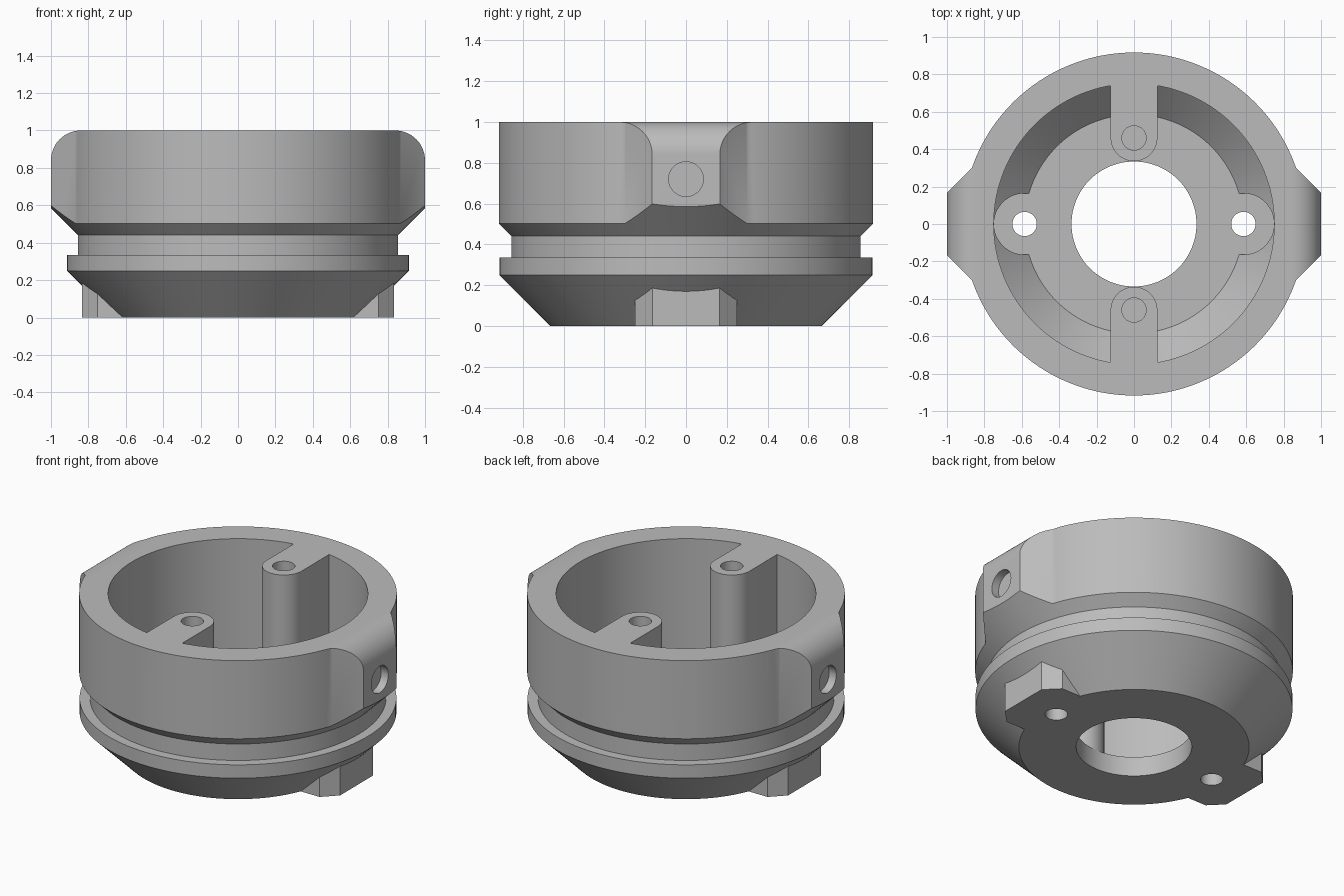
import bpy
import bmesh
from math import sin, cos, pi, radians, asin

if "Cube" in bpy.data.objects:
    bpy.data.objects.remove(bpy.data.objects["Cube"], do_unlink=True)

SEGMENTS = 128
grey = bpy.data.materials.new("machined grey")
grey.use_nodes = True
grey.diffuse_color = (0.5, 0.5, 0.5, 1)
grey.node_tree.nodes["Principled BSDF"].inputs["Base Color"].default_value = (0.5, 0.5, 0.5, 1)


def finish(name, bm):
    bmesh.ops.remove_doubles(bm, verts=bm.verts, dist=1e-5)
    bmesh.ops.recalc_face_normals(bm, faces=bm.faces)
    mesh = bpy.data.meshes.new(name)
    bm.to_mesh(mesh)
    bm.free()
    mesh.materials.append(grey)
    obj = bpy.data.objects.new(name, mesh)
    bpy.context.collection.objects.link(obj)
    return obj


def lathe(name, profile):
    """Revolve (radius, height) points into a closed solid."""
    bm = bmesh.new()
    rings = [[bm.verts.new((r * cos(2 * pi * i / SEGMENTS), r * sin(2 * pi * i / SEGMENTS), z))
              for i in range(SEGMENTS)] for r, z in profile]
    for low, high in zip(rings, rings[1:]):
        for i in range(SEGMENTS):
            j = (i + 1) % SEGMENTS
            bm.faces.new((low[i], low[j], high[j], high[i]))
    bm.faces.new(rings[0][::-1])
    bm.faces.new(rings[-1])
    return finish(name, bm)


def prism(name, points, start, end, place=lambda u, v, w: (u, v, w)):
    """Extrude a flat outline; place maps outline and depth to x, y, z."""
    bm = bmesh.new()
    low, high = [[bm.verts.new(place(u, v, w)) for u, v in points] for w in (start, end)]
    bm.faces.new(low[::-1])
    bm.faces.new(high)
    for i in range(len(points)):
        j = (i + 1) % len(points)
        bm.faces.new((low[i], low[j], high[j], high[i]))
    return finish(name, bm)


def arc(cx, cy, radius, first, last, steps=24):
    angles = [radians(first + (last - first) * i / steps) for i in range(steps + 1)]
    return [(cx + radius * cos(a), cy + radius * sin(a)) for a in angles]


def circle(cx, cy, radius, steps=48):
    return arc(cx, cy, radius, 0, 360, steps)[:-1]


def combine(target, tool, operation):
    mod = target.modifiers.new("cut", "BOOLEAN")
    mod.operation = operation
    mod.solver = "EXACT"
    mod.object = tool
    bpy.context.view_layer.objects.active = target
    bpy.ops.object.modifier_apply(modifier=mod.name)
    bpy.data.objects.remove(tool, do_unlink=True)


# Turned body: lower cone, flange, groove and flare
body = lathe("ring_housing", [(0.615, -0.05), (0.915, 0.25), (0.915, 0.335), (0.855, 0.335),
                              (0.855, 0.44), (1.2, 0.785), (1.2, 1.2)])

# Upper outline: round wall with a chamfered ear on each side
edge = asin(0.3 / 0.917) * 180 / pi
half = [(1.1, -0.065), (1.1, 0.065)] + arc(0, 0, 0.917, edge, 180 - edge, 64)
outline = half + [(-x, -y) for x, y in half]
combine(body, prism("outline_cutter", outline, -0.1, 1.1), "INTERSECT")

# Bottom tabs with chamfered corners
for side in (1, -1):
    tab = [(0.4, -0.25), (0.75, -0.25), (0.835, -0.165),
           (0.835, 0.165), (0.75, 0.25), (0.4, 0.25)]
    combine(body, prism("tab", [(side * x, y) for x, y in tab], -0.04, 0.2), "UNION")

# Side envelope: flat ears, rounded top shoulders, flat base
envelope = [(-1, 0), (1, 0)] + arc(0.84, 0.84, 0.16, 0, 90) + arc(-0.84, 0.84, 0.16, 90, 180)
combine(body, prism("envelope_cutter", envelope, -1.2, 1.2, lambda u, v, w: (u, w, v)), "INTERSECT")

# Cavity, leaving two full-height screw posts
cavity = lathe("cavity_cutter", [(0.585, 0.125), (0.75, 0.29), (0.75, 1.2)])
for side in (1, -1):
    post = [(0.125, 0.9)] + arc(0, 0.461, 0.125, 0, -180) + [(-0.125, 0.9)]
    combine(cavity, prism("post", [(x, side * y) for x, y in post], 0.02, 1.3), "DIFFERENCE")
combine(body, cavity, "DIFFERENCE")

# Central bore
combine(body, lathe("bore_cutter", [(0.334, -0.1), (0.334, 0.2)]), "DIFFERENCE")

for side in (1, -1):
    # Screw clearance and through hole above each tab
    x = side * 0.585
    combine(body, prism("clearance_cutter", circle(x, 0, 0.164), 0.125, 0.6), "DIFFERENCE")
    combine(body, prism("tab_hole_cutter", circle(x, 0, 0.065), -0.1, 0.3), "DIFFERENCE")
    # Blind hole in each post
    combine(body, prism("post_hole_cutter", circle(0, side * 0.46, 0.065), 0.5, 1.1), "DIFFERENCE")
    # Shallow round recess in each ear
    combine(body, prism("ear_recess_cutter", circle(0, 0.72, 0.085), side * 0.95, side * 1.1,
                        lambda u, v, w: (w, u, v)), "DIFFERENCE")

bpy.ops.object.select_all(action="DESELECT")
body.select_set(True)
bpy.context.view_layer.objects.active = body
bpy.ops.object.shade_smooth_by_angle(angle=radians(25))
